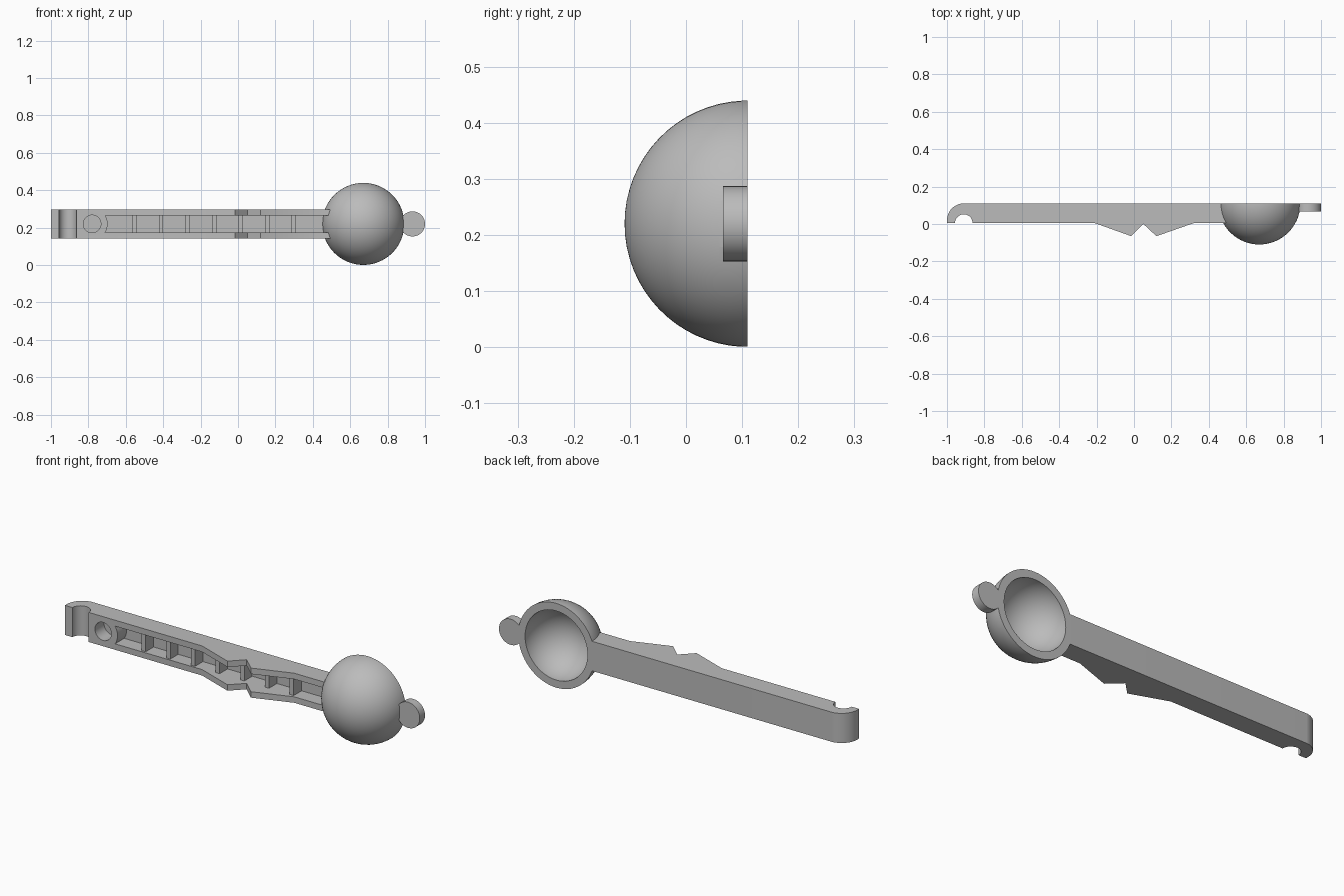
import bpy, bmesh, math
from mathutils import Matrix

cube = bpy.data.objects.get("Cube")
if cube:
    bpy.data.objects.remove(cube, do_unlink=True)

MID = 0.22      # centre height of the handle
BACK = 0.11     # flat back plane
BOWL_X = 0.67

grey = bpy.data.materials.new("plain grey")
grey.use_nodes = True
grey.diffuse_color = (0.5, 0.5, 0.5, 1)
grey.node_tree.nodes["Principled BSDF"].inputs["Base Color"].default_value = (0.5, 0.5, 0.5, 1)


def make(name, bm):
    bmesh.ops.recalc_face_normals(bm, faces=bm.faces)
    mesh = bpy.data.meshes.new(name)
    bm.to_mesh(mesh)
    bm.free()
    mesh.materials.append(grey)
    obj = bpy.data.objects.new(name, mesh)
    bpy.context.collection.objects.link(obj)
    return obj


def box(name, x0, x1, y0, y1, z0, z1):
    bm = bmesh.new()
    bmesh.ops.create_cube(bm, size=1, matrix=Matrix.Translation(((x0 + x1) / 2, (y0 + y1) / 2, (z0 + z1) / 2))
                          @ Matrix.Diagonal((x1 - x0, y1 - y0, z1 - z0, 1)))
    return make(name, bm)


def disc(name, x, radius, y0, y1):
    bm = bmesh.new()
    bmesh.ops.create_cone(bm, cap_ends=True, segments=48, radius1=radius, radius2=radius, depth=y1 - y0,
                          matrix=Matrix.Translation((x, (y0 + y1) / 2, MID)) @ Matrix.Rotation(math.pi / 2, 4, 'X'))
    return make(name, bm)


def ball(name, radius):
    bm = bmesh.new()
    bmesh.ops.create_uvsphere(bm, u_segments=64, v_segments=33, radius=radius,
                              matrix=Matrix.Translation((BOWL_X, BACK, MID)) @ Matrix.Rotation(math.pi / 2, 4, 'X'))
    return make(name, bm)


def combine(target, tool, operation):
    mod = target.modifiers.new(operation, 'BOOLEAN')
    mod.operation = operation
    mod.solver = 'EXACT'
    mod.object = tool
    bpy.context.view_layer.objects.active = target
    bpy.ops.object.modifier_apply(modifier=mod.name)
    bpy.data.objects.remove(tool, do_unlink=True)


def arc(cx, cy, r, start, end, steps):
    angles = [math.radians(start + (end - start) * i / steps) for i in range(steps + 1)]
    return [(cx + r * math.cos(a), cy + r * math.sin(a)) for a in angles]


# Handle: side profile with rounded heel, hinge notch and two teeth
profile = arc(-0.91, 0.02, 0.09, 180, 90, 12)
profile += [(0.53, BACK), (0.53, 0.005), (0.32, 0.005), (0.12, -0.065), (0.05, 0.0), (-0.015, -0.065), (-0.21, 0.005)]
profile += arc(-0.91, 0.005, 0.047, 0, 180, 16) + [(-1.0, 0.005)]
bm = bmesh.new()
face = bm.faces.new([bm.verts.new((x, y, MID - 0.077)) for x, y in profile])
walls = bmesh.ops.extrude_face_region(bm, geom=[face])
bmesh.ops.translate(bm, vec=(0, 0, 0.154),
                    verts=[v for v in walls["geom"] if isinstance(v, bmesh.types.BMVert)])
body = make("scoop_handle", bm)

# Hollow channel, leaving cross ribs and a round boss
channel = box("channel_cutter", -0.76, 0.6, -0.2, 0.08, MID - 0.046, MID + 0.046)
combine(channel, disc("boss", -0.78, 0.083, -0.3, 0.2), 'DIFFERENCE')
for i in range(7):
    x = -0.565 + 0.142 * i
    combine(channel, box("rib", x, x + 0.023, 0.015, 0.2, 0, 0.5), 'DIFFERENCE')
combine(body, channel, 'DIFFERENCE')
combine(body, disc("spring_hole", -0.78, 0.047, -0.2, 0.08), 'DIFFERENCE')

# Bowl and end tab, hollowed and cut flat at the back
combine(body, ball("bowl", 0.2195), 'UNION')
combine(body, disc("end_tab", 0.933, 0.067, 0.066, 0.2), 'UNION')
combine(body, ball("bowl_hollow", 0.18), 'DIFFERENCE')
combine(body, box("back_trim", -2, 2, BACK - 0.0005, 1, -1, 1), 'DIFFERENCE')

bpy.ops.object.select_all(action='DESELECT')
body.select_set(True)
bpy.context.view_layer.objects.active = body
bpy.ops.object.shade_smooth_by_angle(angle=math.radians(25))
